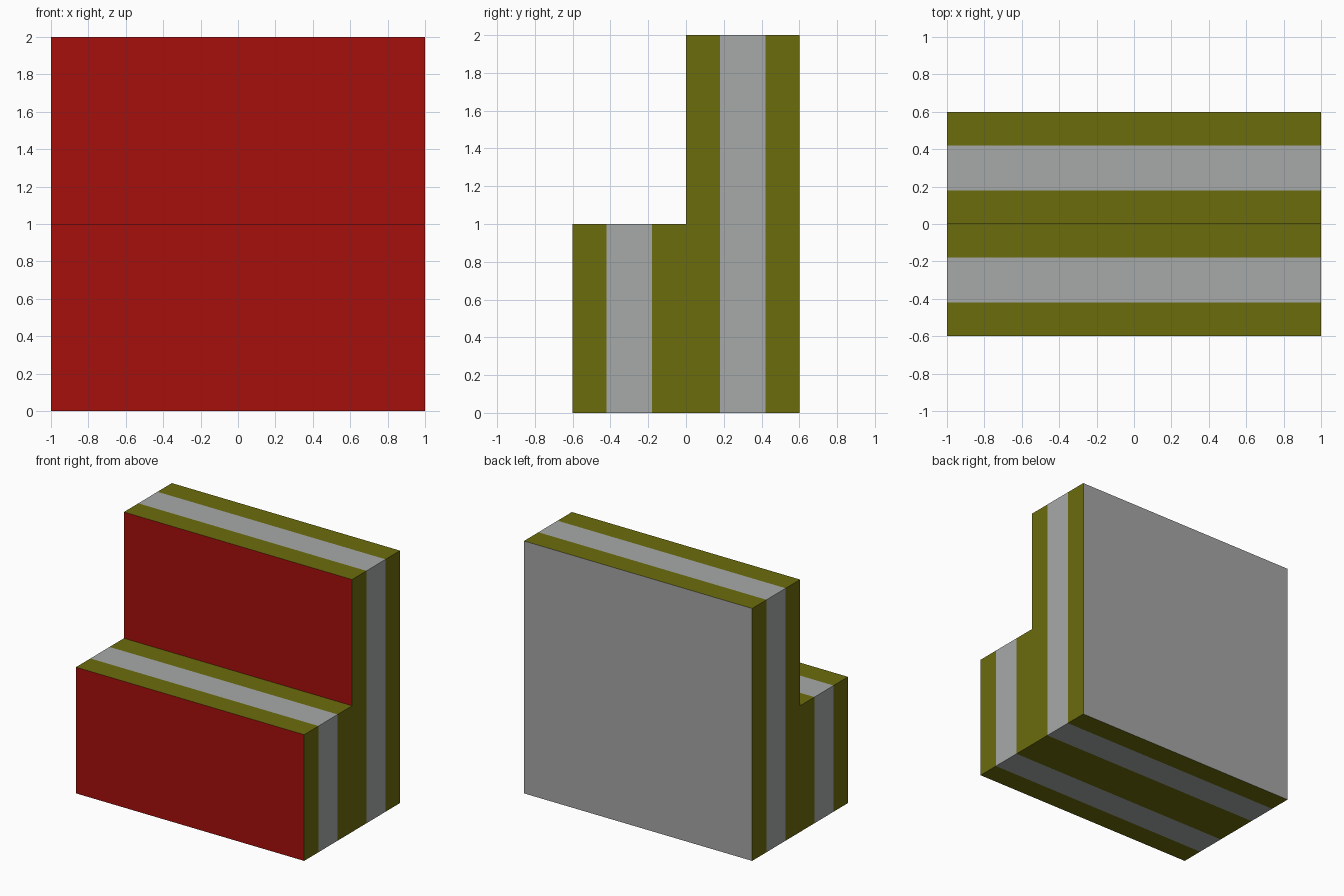
import bpy, bmesh
from mathutils import Vector

if "Cube" in bpy.data.objects:
    bpy.data.objects.remove(bpy.data.objects["Cube"])


def material(name, rgb):
    m = bpy.data.materials.new(name)
    m.diffuse_color = (*rgb, 1)
    m.use_nodes = True
    m.node_tree.nodes["Principled BSDF"].inputs["Base Color"].default_value = m.diffuse_color
    return m


# Stepped side profile extruded across the width
profile = [(-0.6, 0), (0.6, 0), (0.6, 2), (0, 2), (0, 1), (-0.6, 1)]
bm = bmesh.new()
face = bm.faces.new([bm.verts.new((-1, y, z)) for y, z in profile])
ext = bmesh.ops.extrude_face_region(bm, geom=[face])
bmesh.ops.translate(bm, vec=(2, 0, 0),
                    verts=[v for v in ext["geom"] if isinstance(v, bmesh.types.BMVert)])

# Cut lines for the stripes and the step level
cuts = [((0, y, 0), (0, 1, 0)) for y in (-0.42, -0.18, 0.0, 0.18, 0.42)]
cuts.append(((0, 0, 1), (0, 0, 1)))
for co, no in cuts:
    bmesh.ops.bisect_plane(bm, geom=bm.verts[:] + bm.edges[:] + bm.faces[:],
                           plane_co=co, plane_no=no, dist=1e-5)
bmesh.ops.recalc_face_normals(bm, faces=bm.faces[:])

# Colours: red fronts, plain back, olive edges with pale centre stripes
OLIVE, STRIPE, RED, BACK = range(4)
for f in bm.faces:
    y = f.calc_center_median().y
    if f.normal.y < -0.5:
        f.material_index = RED
    elif f.normal.y > 0.5:
        f.material_index = BACK
    else:
        f.material_index = STRIPE if 0.18 < abs(y) < 0.42 else OLIVE

mesh = bpy.data.meshes.new("stepped_block")
bm.to_mesh(mesh)
bm.free()
for name, rgb in (("olive", (0.15, 0.15, 0.004)), ("pale_grey", (0.38, 0.40, 0.39)),
                  ("red", (0.38, 0.005, 0.004)), ("back_grey", (0.38, 0.38, 0.38))):
    mesh.materials.append(material(name, rgb))
bpy.context.collection.objects.link(bpy.data.objects.new("stepped_block", mesh))
